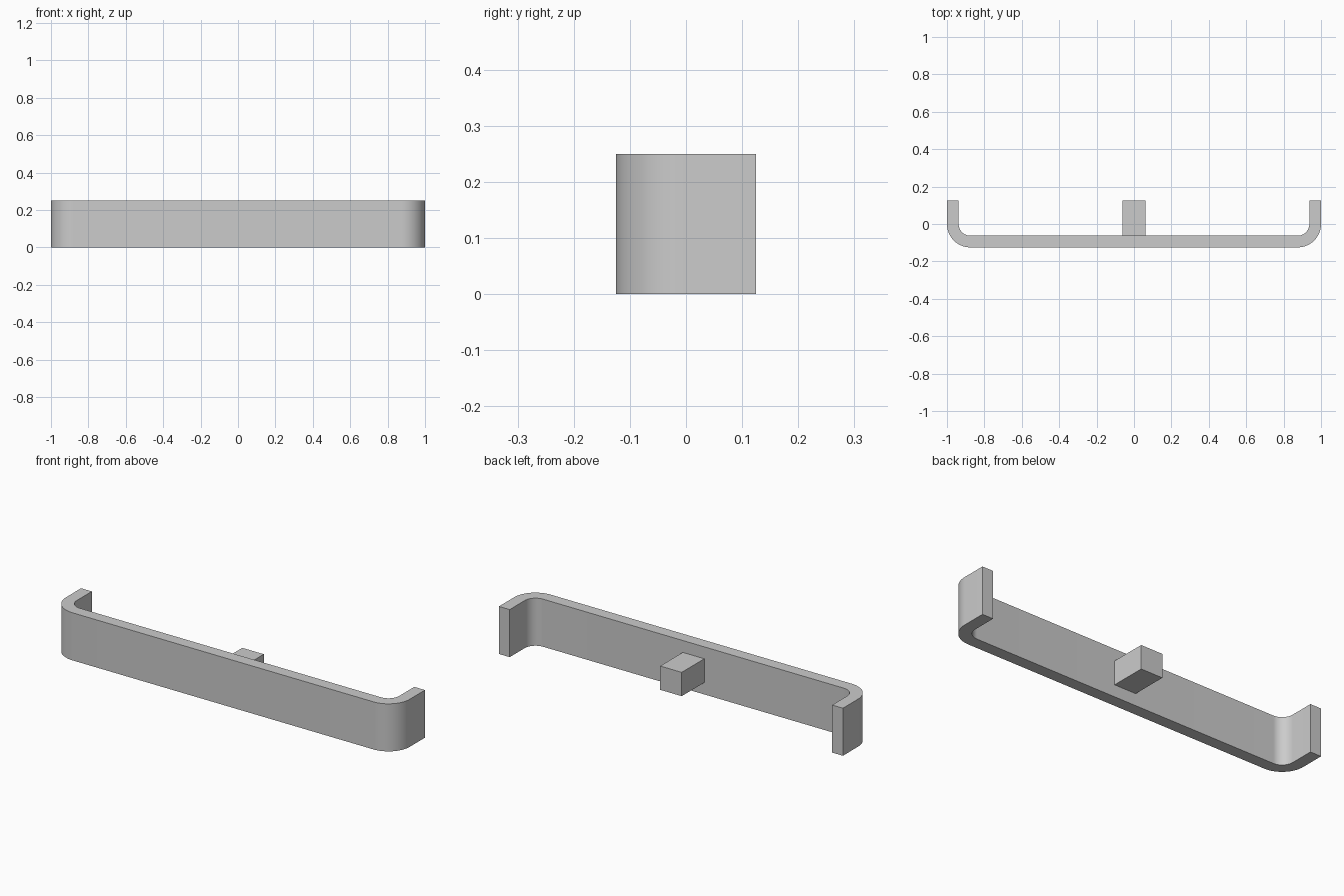
import bpy, bmesh
from math import sin, cos, pi

if "Cube" in bpy.data.objects:
    bpy.data.objects.remove(bpy.data.objects["Cube"])

T, R, H, SEG = 0.0625, 0.125, 0.25, 16   # thickness, outer bend radius, height, arc steps


def half_line(inset):
    """Right half of the bracket line, from leg tip round to the front."""
    r = R - inset
    arc = [(1 - R + r * cos(a), -r * sin(a))
           for a in (i * pi / 2 / SEG for i in range(SEG + 1))]
    return [(1 - inset, 0.125)] + arc


def full_line(inset):
    right = half_line(inset)
    return right + [(-x, y) for x, y in reversed(right)]


def add_prism(name, outline, z0, z1):
    bm = bmesh.new()
    face = bm.faces.new([bm.verts.new((x, y, z0)) for x, y in outline])
    new = bmesh.ops.extrude_face_region(bm, geom=[face])["geom"]
    top = [v for v in new if isinstance(v, bmesh.types.BMVert)]
    bmesh.ops.translate(bm, verts=top, vec=(0, 0, z1 - z0))
    bmesh.ops.recalc_face_normals(bm, faces=bm.faces)
    mesh = bpy.data.meshes.new(name)
    bm.to_mesh(mesh)
    bm.free()
    ob = bpy.data.objects.new(name, mesh)
    bpy.context.collection.objects.link(ob)
    return ob


# Bent bar with rounded corners and two short legs
bar = add_prism("bent_bar", full_line(0) + full_line(T)[::-1], 0, H)
bpy.context.view_layer.objects.active = bar
bar.select_set(True)
bpy.ops.object.shade_smooth_by_angle(angle=pi / 6)

# Square mounting peg on the back
add_prism("mounting_peg", [(-T, -T), (T, -T), (T, 0.125), (-T, 0.125)], 0.0625, 0.1875)
